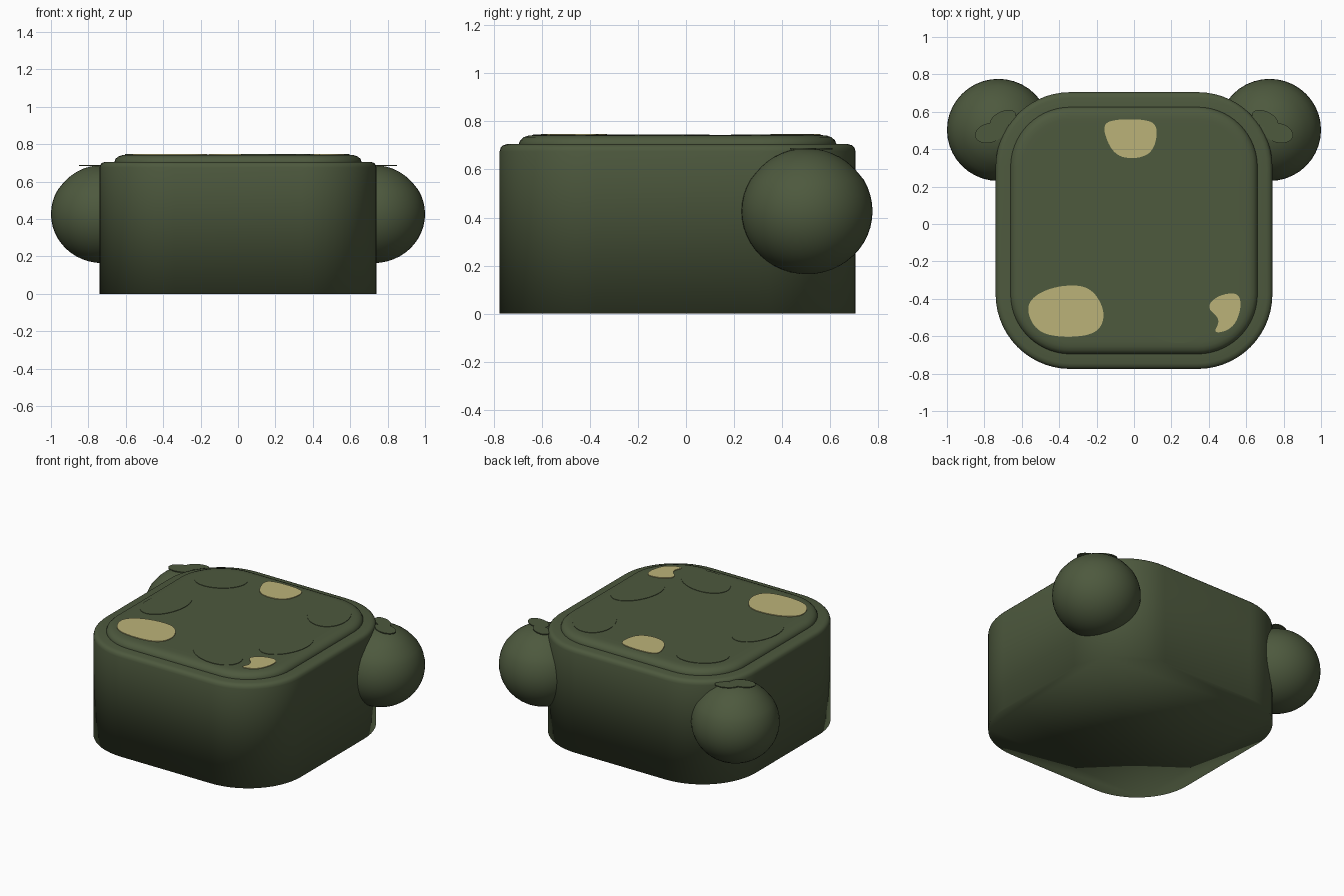
import bpy, bmesh, math
from mathutils import Vector

if "Cube" in bpy.data.objects:
    bpy.data.objects.remove(bpy.data.objects["Cube"])


def material(name, color):
    m = bpy.data.materials.new(name)
    m.diffuse_color = (*color, 1)
    m.use_nodes = True
    m.node_tree.nodes["Principled BSDF"].inputs["Base Color"].default_value = m.diffuse_color
    return m


GREEN = material("moss green", (0.075, 0.100, 0.048))
CREAM = material("pale yellow", (0.50, 0.45, 0.19))


def finish(name, bm, mat, smooth=True):
    bmesh.ops.recalc_face_normals(bm, faces=bm.faces)
    me = bpy.data.meshes.new(name)
    bm.to_mesh(me)
    bm.free()
    me.materials.append(mat)
    for p in me.polygons:
        p.use_smooth = smooth
    ob = bpy.data.objects.new(name, me)
    bpy.context.collection.objects.link(ob)
    return ob


def rounded_square(inset, z, half=0.74, radius=0.40, cy=-0.035, steps=14):
    r, c = radius - inset, half - radius
    pts = []
    for k, (sx, sy) in enumerate([(1, 1), (-1, 1), (-1, -1), (1, -1)]):
        for i in range(steps + 1):
            a = math.pi / 2 * (k + i / steps)
            pts.append((sx * c + r * math.cos(a), cy + sy * c + r * math.sin(a), z))
    return pts


def loft(name, profile, mat):
    bm = bmesh.new()
    rings = [[bm.verts.new(p) for p in rounded_square(*q)] for q in profile]
    for a, b in zip(rings, rings[1:]):
        n = len(a)
        for i in range(n):
            bm.faces.new((a[i], a[(i + 1) % n], b[(i + 1) % n], b[i]))
    bm.faces.new(rings[0])
    bm.faces.new(rings[-1])
    return finish(name, bm, mat)


def plate(name, pts, z0, z1, mat):
    bm = bmesh.new()
    low = bm.faces.new([bm.verts.new((x, y, z0)) for x, y in pts])
    top = bmesh.ops.extrude_face_region(bm, geom=[low])["geom"]
    bmesh.ops.translate(bm, vec=(0, 0, z1 - z0),
                        verts=[g for g in top if isinstance(g, bmesh.types.BMVert)])
    return finish(name, bm, mat, smooth=False)


def ellipse(cx, cy, a, b, deg, n=32):
    t = math.radians(deg)
    out = []
    for i in range(n):
        u, v = a * math.cos(math.tau * i / n), b * math.sin(math.tau * i / n)
        out.append((cx + u * math.cos(t) - v * math.sin(t),
                    cy + u * math.sin(t) + v * math.cos(t)))
    return out


def soften(pts, rounds=3):
    # corner cutting turns a coarse outline into a soft blob
    for _ in range(rounds):
        new = []
        for i, p in enumerate(pts):
            p, q = Vector(p), Vector(pts[(i + 1) % len(pts)])
            new += [p.lerp(q, 0.25), p.lerp(q, 0.75)]
        pts = new
    return [tuple(p) for p in pts]


# Main block with a rolled upper rim
loft("body", [(0, 0), (0, 0.675), (0.004, 0.69), (0.013, 0.70), (0.03, 0.705), (0.10, 0.705)], GREEN)

# Raised cushion on top
loft("top_cushion", [(0.08, 0.69), (0.08, 0.708), (0.086, 0.722), (0.10, 0.734),
                     (0.12, 0.741), (0.145, 0.743), (0.18, 0.743)], GREEN)

# Green ovals around the top
OVALS = [(-0.40, 0.39, 0.165, 0.12, 28), (0.437, 0.36, 0.18, 0.135, 115),
         (0.469, -0.15, 0.19, 0.12, 72), (0.20, -0.50, 0.19, 0.13, -18),
         (-0.48, -0.09, 0.19, 0.12, 78)]
for i, o in enumerate(OVALS):
    plate(f"green_spot_{i + 1}", ellipse(*o), 0.74, 0.746, GREEN)

# Pale spots around the top
SPOTS = [
    [(-0.17, 0.51), (-0.13, 0.56), (0.09, 0.56), (0.13, 0.50), (0.10, 0.38), (0.0, 0.345), (-0.11, 0.37)],
    [(-0.58, -0.45), (-0.52, -0.37), (-0.38, -0.325), (-0.23, -0.335), (-0.15, -0.47),
     (-0.19, -0.585), (-0.36, -0.61), (-0.52, -0.58)],
    [(0.385, -0.445), (0.45, -0.38), (0.56, -0.365), (0.575, -0.45), (0.53, -0.56),
     (0.42, -0.59), (0.465, -0.51)],
]
for i, s in enumerate(SPOTS):
    plate(f"pale_spot_{i + 1}", soften(s), 0.74, 0.7475, CREAM)

# Round side balls at the back, each with a small pair of leaves
for side, sx in (("left", -1), ("right", 1)):
    bm = bmesh.new()
    bmesh.ops.create_uvsphere(bm, u_segments=40, v_segments=24, radius=1)
    for v in bm.verts:
        k = 0.985 if v.co.z > 0.5 else 1.0  # slight step below the crown
        v.co = Vector((sx * 0.725 + v.co.x * 0.275 * k, 0.503 + v.co.y * 0.273 * k,
                       0.426 + v.co.z * 0.262))
    finish(f"{side}_ball", bm, GREEN)
    for j, (x, y, a, b, deg) in enumerate([(0.772, 0.487, 0.08, 0.052, -15),
                                           (0.70, 0.56, 0.075, 0.042, -25)]):
        if j:
            deg = -deg * -1
        plate(f"{side}_leaf_{j + 1}", ellipse(sx * x, y, a, b, sx * deg), 0.683, 0.689, GREEN)
